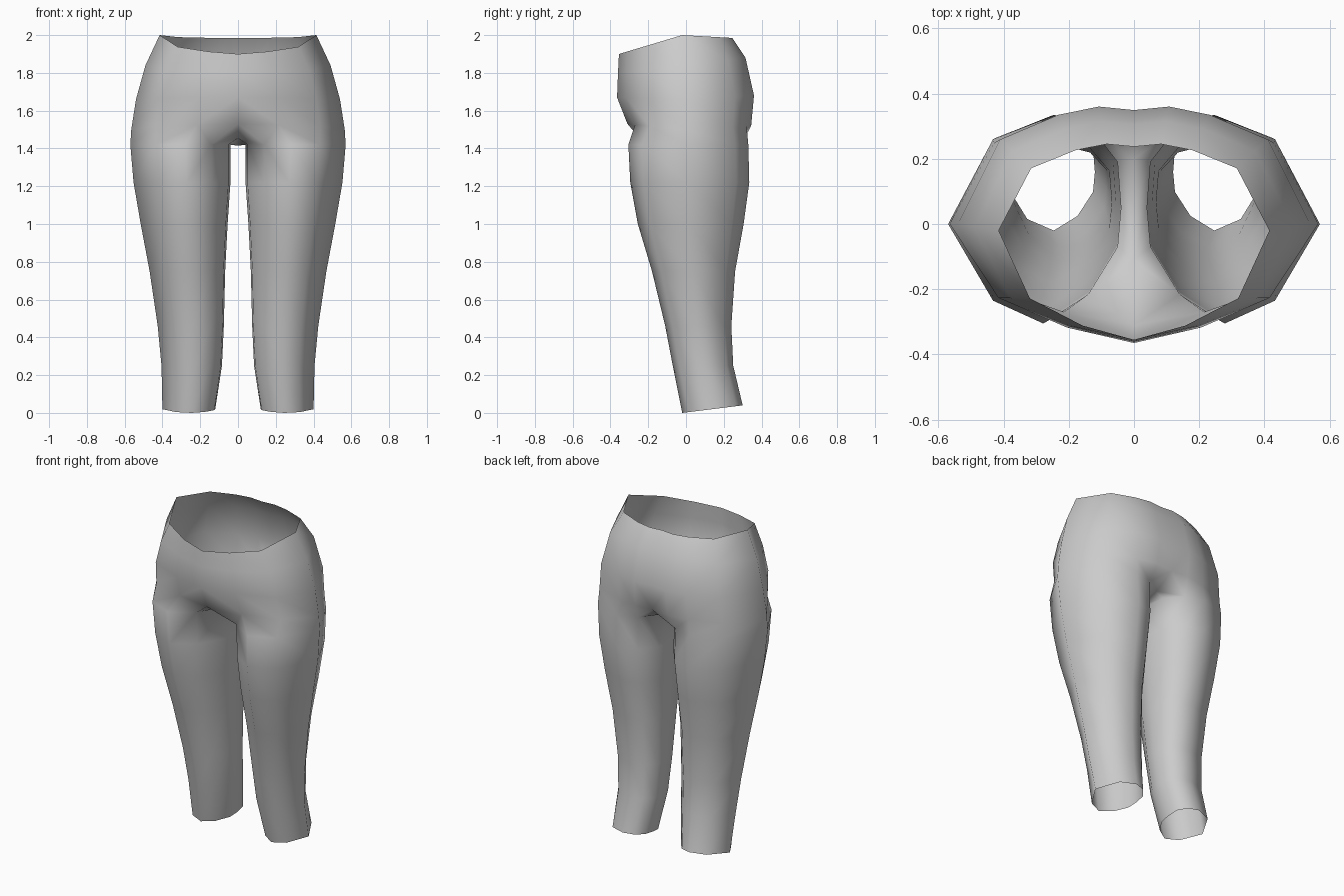
import bpy, bmesh

if "Cube" in bpy.data.objects:
    bpy.data.objects.remove(bpy.data.objects["Cube"])

# Half outline of the hips, front centre to back centre: x fraction, y fraction
HIP = [(0, -1), (.38, -.87), (.77, -.62), (1, 0), (.76, .72), (.43, .93), (.2, 1.0), (0, .97)]
# Hip rows: half width, y front, y side, y back, z front, z side, z back
HIP_ROWS = [
    (.415, -.355, -.02, .245, 1.90, 2.00, 1.985),
    (.49, -.36, -.01, .315, 1.80, 1.84, 1.88),
    (.54, -.365, 0, .36, 1.67, 1.66, 1.68),
    (.565, -.31, 0, .345, 1.53, 1.50, 1.52),
]
# Leg outline, front round the outside to the inner thigh
LEG = [(.45, 0), (.74, .11), (1, .48), (.74, .89), (.4, 1), (.17, .94),
       (.02, .78), (0, .56), (.02, .37), (.19, .14)]
# Leg rows: z, x inner, x outer, y front, y back
LEG_ROWS = [
    (1.42, .04, .57, -.305, .33),
    (1.22, .04, .553, -.295, .335),
    (1.00, .055, .515, -.255, .305),
    (.75, .068, .468, -.18, .26),
    (.46, .075, .425, -.11, .24),
    (.25, .085, .405, -.07, .25),
    (.02, .12, .40, -.02, .30),
]

bm = bmesh.new()

# Hips
hips = []
for w, yf, ys, yb, zf, zs, zb in HIP_ROWS:
    row = []
    for u, v in HIP:
        ye, ze = (yf, zf) if v < 0 else (yb, zb)
        row.append(bm.verts.new((w * u, ys + abs(v) * (ye - ys), zs + abs(v) * (ze - zs))))
    hips.append(row)
for a, b in zip(hips, hips[1:]):
    for i in range(len(HIP) - 1):
        bm.faces.new((a[i], b[i], b[i + 1], a[i + 1]))

# Leg, with a sloping hem at the last row
legs = []
for k, (z, xi, xo, yf, yb) in enumerate(LEG_ROWS):
    tilt = .02 if k == len(LEG_ROWS) - 1 else 0
    legs.append([bm.verts.new((xi + u * (xo - xi), yf + v * (yb - yf), z + tilt * (2 * v - 1)))
                 for u, v in LEG])
for a, b in zip(legs, legs[1:]):
    for i in range(len(LEG)):
        j = (i + 1) % len(LEG)
        bm.faces.new((a[i], b[i], b[j], a[j]))

# Outer join between hips and leg
low, top = hips[-1], legs[0]
for i in range(5):
    bm.faces.new((low[i + 1], top[i], top[i + 1], low[i + 2]))

# Crotch strip along the centre line
front, mid, back = [bm.verts.new(p) for p in ((0, -.11, 1.455), (0, .05, 1.415), (0, .2, 1.445))]
for f in ((low[1], top[9], top[0]), (low[0], front, top[9], low[1]), (front, top[8], top[9]),
          (front, mid, top[7], top[8]), (mid, back, top[6], top[7]),
          (back, low[7], top[5], top[6]), (low[7], low[6], top[5])):
    bm.faces.new(f)

# Mirror to the other side and weld the centre seam
geom = bm.verts[:] + bm.edges[:] + bm.faces[:]
copy = bmesh.ops.duplicate(bm, geom=geom)["geom"]
for v in copy:
    if isinstance(v, bmesh.types.BMVert):
        v.co.x = -v.co.x
bmesh.ops.remove_doubles(bm, verts=bm.verts[:], dist=.0005)
bmesh.ops.recalc_face_normals(bm, faces=bm.faces[:])
bm.faces.ensure_lookup_table()
# Make the open shell face outward
side = max(bm.faces, key=lambda f: f.calc_center_median().x)
if side.normal.x < 0:
    bmesh.ops.reverse_faces(bm, faces=bm.faces[:])
for f in bm.faces:
    f.smooth = True

mesh = bpy.data.meshes.new("trousers")
bm.to_mesh(mesh)
bm.free()
mat = bpy.data.materials.new("plain grey")
mat.diffuse_color = (.6, .6, .6, 1)
mat.use_nodes = True
mat.node_tree.nodes["Principled BSDF"].inputs["Base Color"].default_value = mat.diffuse_color
mesh.materials.append(mat)
bpy.context.collection.objects.link(bpy.data.objects.new("trousers", mesh))
